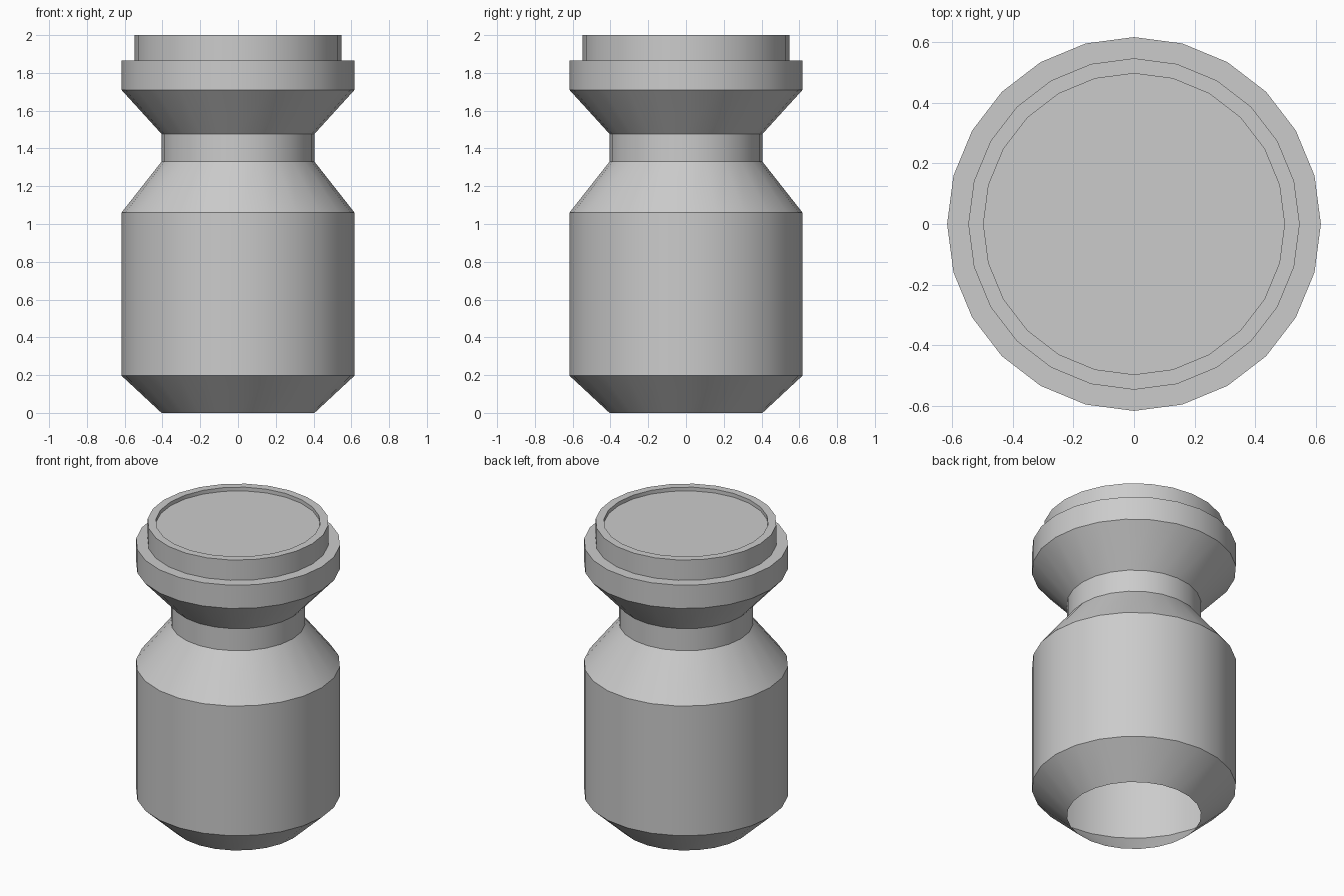
import bpy, bmesh, math

if "Cube" in bpy.data.objects:
    bpy.data.objects.remove(bpy.data.objects["Cube"], do_unlink=True)

SIDES = 24

# Single grey material
grey = bpy.data.materials.new("light_grey")
grey.use_nodes = True
colour = (0.6, 0.6, 0.6, 1.0)
grey.diffuse_color = colour
grey.node_tree.nodes["Principled BSDF"].inputs["Base Color"].default_value = colour


def lathe(name, profile, cap_end=False):
    """Revolve (radius, z) points around z; optionally close the last ring."""
    bm = bmesh.new()
    rings = []
    for r, z in profile:
        rings.append([bm.verts.new((r * math.cos(2 * math.pi * i / SIDES),
                                    r * math.sin(2 * math.pi * i / SIDES), z))
                      for i in range(SIDES)])
    for a, b in zip(rings, rings[1:]):
        for i in range(SIDES):
            j = (i + 1) % SIDES
            bm.faces.new((a[i], a[j], b[j], b[i]))
    if cap_end:
        bm.faces.new(rings[-1])
    mesh = bpy.data.meshes.new(name)
    bm.to_mesh(mesh)
    bm.free()
    mesh.materials.append(grey)
    obj = bpy.data.objects.new(name, mesh)
    bpy.context.collection.objects.link(obj)
    bpy.ops.object.select_all(action='DESELECT')
    obj.select_set(True)
    bpy.context.view_layer.objects.active = obj
    bpy.ops.object.shade_smooth_by_angle(angle=math.radians(30))
    return obj


# Hollow body, open underneath, with tapered foot and shoulder
lathe("body", [(0.405, 0), (0.617, 0.197), (0.617, 1.06), (0.405, 1.33)])

# Straight neck
lathe("neck", [(0.405, 1.33), (0.405, 1.477)])

# Flared head with stepped collar and shallow recessed lid
lathe("head", [(0.405, 1.477), (0.617, 1.71), (0.617, 1.865), (0.547, 1.865),
               (0.547, 2.0), (0.497, 2.0), (0.497, 1.975)], cap_end=True)
